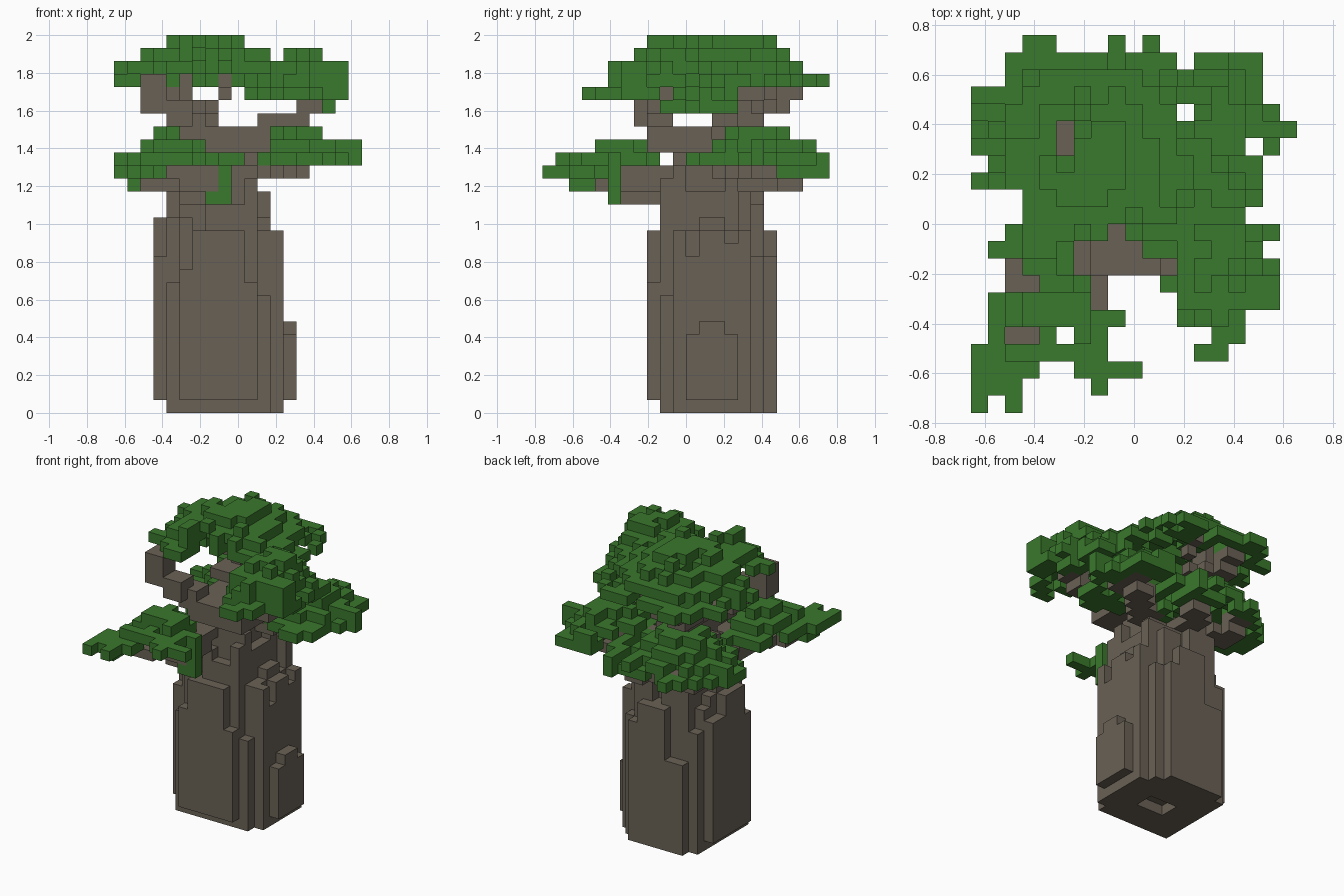
import bpy, bmesh, random
from math import floor
from mathutils import Vector

cube = bpy.data.objects.get("Cube")
if cube:
    bpy.data.objects.remove(cube, do_unlink=True)

random.seed(11)
NX, NY, NZ = 19, 22, 29         # blocks along each axis
SIZE = 2 / NZ                   # edge of one block
ORIGIN = Vector((-NX * SIZE / 2, -NY * SIZE / 2, 0))


def box(i0, i1, j0, j1, low=0, high=NZ):
    """Blocks filling a box, ends not included."""
    return {(i, j, k) for i in range(i0, i1) for j in range(j0, j1)
            for k in range(low, high)}


def branch(width, *points):
    """Stepped limb following a path, width blocks across."""
    out = set()
    for a, b in zip(points, points[1:]):
        for t in range(20 + 1):
            i, j, k = (floor(c) for c in Vector(a).lerp(Vector(b), t / 20))
            out |= box(i, i + width, j, j + width, k, k + 1)
    return out


def canopy(cx, cy, rx, ry, top, low, drop):
    """Thin, bumpy, ragged dome of leaf blocks."""
    out = set()
    for i in range(NX):
        for j in range(NY):
            r = Vector(((i + 0.5 - cx) / rx, (j + 0.5 - cy) / ry)).length
            if r + random.uniform(-0.1, 0.18) > 1:
                continue
            k = max(low, top - int(drop * min(r, 1) ** 2 + random.uniform(0, 0.9)))
            out.add((i, j, k))
            if random.random() < 0.65:
                out.add((i, j, max(low, k - 1)))
    return out


def column_height(r):
    """Trunk columns grow taller toward the middle."""
    if r > 0.88:
        return random.randint(9, 14)
    if r > 0.68:
        return random.randint(14, 18)
    if r > 0.45:
        return random.randint(17, 20)
    return 21


# Swollen trunk made of upright columns
trunk = set()
for i in range(NX):
    for j in range(NY):
        dx, dy = abs(i + 0.5 - 8) / 5, abs(j + 0.5 - 13) / 5
        r = (dx ** 3 + dy ** 3) ** (1 / 3)
        if r <= 1:
            start = 1 if i == 3 or j == 8 else 0
            trunk |= box(i, i + 1, j, j + 1, start, column_height(r))
trunk |= box(13, 14, 11, 15, 1, 6) | box(13, 14, 12, 14, 6, 7)    # buttress
trunk |= box(6, 9, 8, 9, 1, 14) | box(7, 10, 17, 18, 0, 14)       # front and back ridges
trunk |= box(3, 4, 11, 14, 1, 15) | box(12, 13, 12, 14, 0, 14)    # flank ridges
trunk |= box(6, 12, 8, 13, 20, 22)                                # crown of the trunk
trunk -= box(7, 10, 12, 14, 0, 1)                                 # hollow underneath

# Limbs
limbs = {
    "front_branch": branch(2, (6, 9, 16), (5, 6, 17), (2, 4, 17))
    | branch(2, (6, 8, 18), (4, 5, 18)) | box(5, 8, 5, 9, 17, 19),
    "back_right_side_branch": branch(2, (5, 14, 17), (4, 16, 17), (3, 18, 18))
    | branch(2, (7, 15, 17), (8, 18, 17)),
    "back_left_side_branch": branch(2, (9, 13, 18), (12, 15, 18), (14, 17, 19))
    | branch(2, (12, 15, 19), (14, 15, 19)),
    "upper_left_branch": branch(2, (9, 9, 21), (11, 8, 22), (14, 8, 23), (14, 8, 24)),
    "upper_back_branch": branch(2, (7, 12, 21), (6, 13, 22), (5, 16, 23), (4, 18, 24))
    | branch(1, (6, 15, 23), (8, 17, 24), (8, 18, 25)) | box(5, 6, 15, 17, 24, 27),
    "upper_right_branch": branch(2, (7, 9, 21), (5, 8, 22), (4, 7, 23), (2, 7, 24), (2, 7, 25)),
}

# Leaf masses, each a dome with a few sprigs at its rim
top_dome = canopy(7, 13.5, 7.1, 8.5, 28, 25, 4) | box(5, 6, 8, 10, 27, 29)
top_dome -= box(0, 12, 0, 11, 25, 26) | box(6, 12, 0, 10)      # raised front edge
front_dome = canopy(5, 5.8, 4.6, 4.5, 20, 18, 3) - box(4, 10, 0, 9, 18, 19)
leaves = {
    "top_canopy": top_dome | box(3, 5, 20, 22, 25, 26) | box(0, 1, 15, 16, 25, 27)
    | box(1, 2, 9, 10, 26, 27),
    "upper_left_canopy": canopy(14.3, 9.1, 3.8, 5.5, 27, 24, 4)
    | box(15, 17, 9, 15, 23, 24) | box(13, 14, 3, 4, 24, 25) | box(16, 18, 6, 8, 24, 27),
    "back_left_canopy": canopy(14.4, 16.2, 3.9, 4.9, 21, 19, 3)
    | box(17, 19, 16, 17, 20, 21) | box(13, 15, 20, 21, 19, 21),
    "back_right_canopy": canopy(5.6, 17, 5.2, 4.8, 21, 18, 4)
    | box(0, 2, 17, 18, 18, 20) | box(10, 11, 19, 22, 18, 20) | box(8, 9, 20, 22, 19, 20),
    "front_canopy": front_dome | box(0, 3, 1, 4, 18, 19) | box(0, 1, 0, 1, 18, 19)
    | box(2, 3, 0, 1, 18, 19) | box(6, 10, 2, 3, 19, 20) | box(7, 8, 1, 2, 19, 20)
    | box(7, 9, 5, 6, 16, 19) | box(1, 2, 2, 4, 17, 18),
}

# Open sky in the leaves: fork, waist, corners, back edge and bare patches
open_sky = box(7, 11, 6, 8) | box(7, 12, 8, 9) | box(7, 10, 9, 10) | box(9, 10, 3, 6)
open_sky |= box(0, 3, 11, 13) | box(0, 2, 7, 9) | box(17, NX, 13, 15) | box(16, NX, 11, 12)
open_sky |= box(0, 2, 19, NY) | box(17, NX, 19, NY) | box(16, NX, 3, 6) | box(10, 12, 3, 5)
open_sky |= box(0, 3, 21, NY) | box(5, 8, 21, NY) | box(11, NX, 21, NY)
for i, j in ((2, 4), (3, 4), (5, 4), (12, 17), (16, 15), (5, 15), (5, 16), (8, 10)):
    open_sky |= box(i, i + 1, j, j + 1)


def material(name, colour):
    m = bpy.data.materials.new(name)
    m.use_nodes = True
    m.diffuse_color = colour
    m.node_tree.nodes["Principled BSDF"].inputs["Base Color"].default_value = colour
    return m


bark = material("bark_brown", (0.142, 0.12, 0.092, 1))
leaf = material("leaf_green", (0.042, 0.188, 0.026, 1))


def build(name, cells, mat, filled):
    """Mesh the outer faces of a set of blocks."""
    bm = bmesh.new()
    verts = {}

    def vert(p):
        if p not in verts:
            verts[p] = bm.verts.new(ORIGIN + Vector(p) * SIZE)
        return verts[p]

    for c in sorted(cells):
        for axis in range(3):
            for side in (0, 1):
                step = [0, 0, 0]
                step[axis] = 2 * side - 1
                if tuple(a + b for a, b in zip(c, step)) in filled:
                    continue
                u, v = (axis + 1) % 3, (axis + 2) % 3
                loop = []
                for du, dv in ((0, 0), (1, 0), (1, 1), (0, 1)):
                    p = list(c)
                    p[axis] += side
                    p[u] += du
                    p[v] += dv
                    loop.append(vert(tuple(p)))
                bm.faces.new(loop if side else loop[::-1])
    mesh = bpy.data.meshes.new(name)
    bm.to_mesh(mesh)
    bm.free()
    mesh.materials.append(mat)
    bpy.context.collection.objects.link(bpy.data.objects.new(name, mesh))


# Each block belongs to one part only
parts = [("trunk", trunk, bark)]
parts += [(name, cells, bark) for name, cells in limbs.items()]
parts += [(name, cells - open_sky, leaf) for name, cells in leaves.items()]
filled = set()
owned = []
for name, cells, mat in parts:
    owned.append((name, cells - filled, mat))
    filled |= cells
for name, cells, mat in owned:
    build(name, cells, mat, filled)
